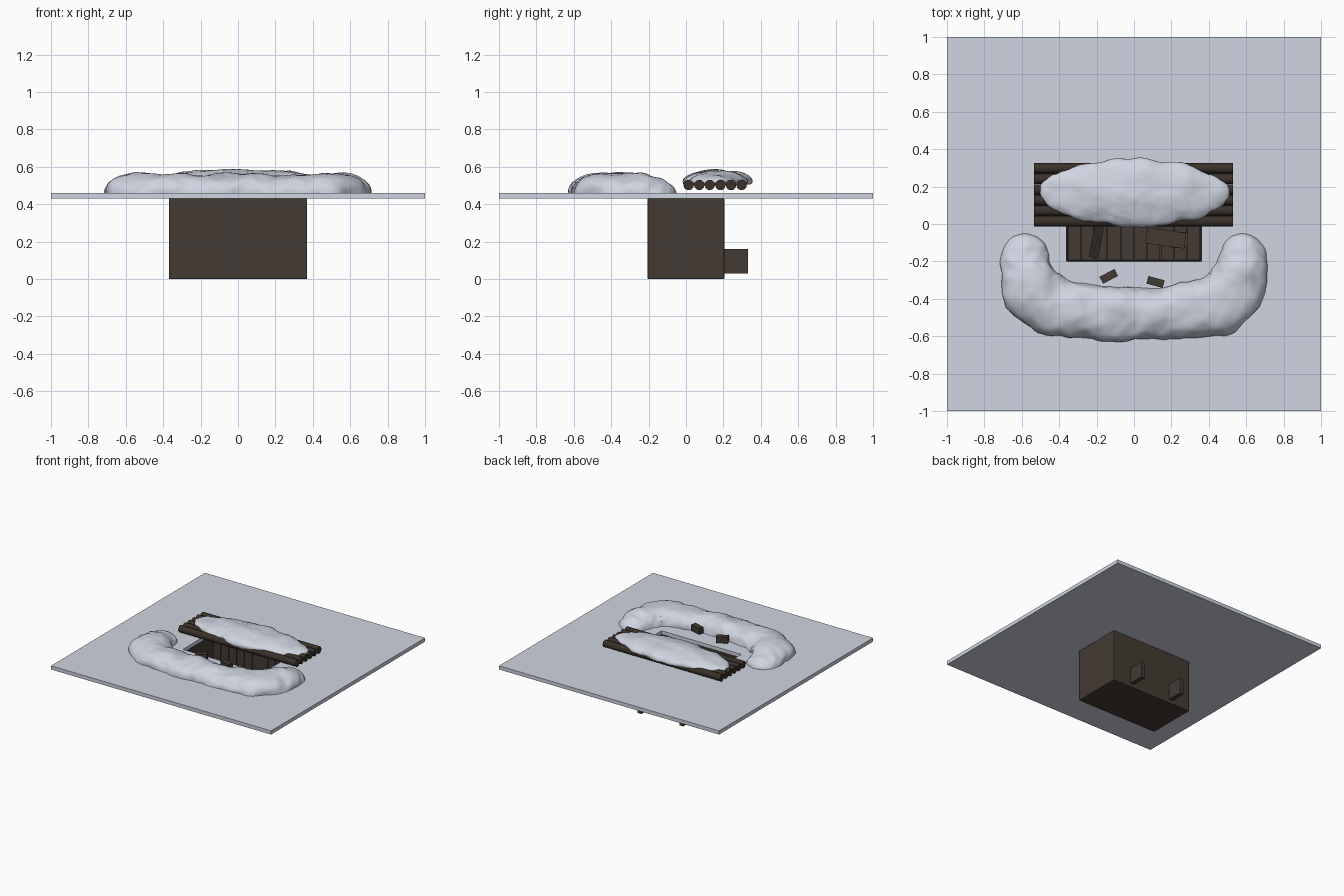
import bpy, bmesh, math
from mathutils import Vector, Matrix, noise

cube = bpy.data.objects.get("Cube")
if cube:
    bpy.data.objects.remove(cube)


def material(name, rgb):
    m = bpy.data.materials.new(name)
    m.use_nodes = True
    m.diffuse_color = (*rgb, 1)
    bsdf = m.node_tree.nodes["Principled BSDF"]
    bsdf.inputs["Base Color"].default_value = (*rgb, 1)
    bsdf.inputs["Roughness"].default_value = 0.9
    return m


SNOW = material("snow", (0.62, 0.66, 0.75))
WOOD = material("dark wood", (0.056, 0.043, 0.033))
LOG = material("log bark", (0.042, 0.031, 0.023))


def finish(bm, name, mat, smooth=False):
    bmesh.ops.recalc_face_normals(bm, faces=bm.faces)
    me = bpy.data.meshes.new(name)
    bm.to_mesh(me)
    bm.free()
    me.materials.append(mat)
    ob = bpy.data.objects.new(name, me)
    bpy.context.collection.objects.link(ob)
    if smooth:
        bpy.ops.object.select_all(action='DESELECT')
        ob.select_set(True)
        bpy.context.view_layer.objects.active = ob
        bpy.ops.object.shade_smooth_by_angle(angle=math.radians(50))
    return ob


def box(name, centre, size, mat=WOOD, turn=0, tilt=0):
    bm = bmesh.new()
    bmesh.ops.create_cube(bm, size=1)
    m = (Matrix.Translation(centre) @ Matrix.Rotation(math.radians(turn), 4, 'Z')
         @ Matrix.Rotation(math.radians(tilt), 4, 'X') @ Matrix.Diagonal((*size, 1)))
    bm.transform(m)
    return finish(bm, name, mat)


def rect_shell(name, loops, mat, closed):
    """Join rectangles (half x, half y, z) into a frame or an open-topped tray."""
    bm = bmesh.new()
    rings = [[bm.verts.new((sx * hx, sy * hy, z)) for sx, sy in
              ((-1, -1), (1, -1), (1, 1), (-1, 1))] for hx, hy, z in loops]
    pairs = list(zip(rings, rings[1:]))
    if closed:
        pairs.append((rings[-1], rings[0]))
    for a, b in pairs:
        for i in range(4):
            j = (i + 1) % 4
            bm.faces.new((a[i], a[j], b[j], b[i]))
    if not closed:
        bm.faces.new(rings[0])
        bm.faces.new(rings[-1])
    return finish(bm, name, mat)


def lumpy(p, scale, amount):
    return noise.noise(p * scale) * amount + noise.noise(p * scale * 2.7) * amount * 0.4


# Ground slab with the pit opening
rect_shell("snow_ground", [(1, 1, 0.43), (1, 1, 0.46), (0.362, 0.2, 0.46),
                           (0.362, 0.2, 0.43)], SNOW, True)

# Wooden pit, open at the top
pit = rect_shell("pit_walls", [(0.37, 0.205, 0), (0.37, 0.205, 0.432),
                               (0.358, 0.194, 0.432), (0.358, 0.194, 0.015)], WOOD, False)
bevel = pit.modifiers.new("soft_edges", 'BEVEL')
bevel.width = 0.008
bevel.segments = 2

# Floor boards and wall boards inside the pit
for i in range(10):
    x = -0.32 + i * 0.071
    box("floor_board", (x, 0, 0.02), (0.067, 0.386, 0.014))
    box("back_wall_board", (x, 0.19, 0.225), (0.067, 0.01, 0.4))

# Supports behind the pit
for x in (-0.19, 0.19):
    box("rear_support", (x, 0.265, 0.095), (0.035, 0.135, 0.13))

# Furniture in the pit
box("table_top", (0.17, -0.075, 0.17), (0.21, 0.085, 0.015), turn=-8)
for x in (0.09, 0.25):
    box("table_leg", (x, -0.075, 0.095), (0.02, 0.06, 0.14), turn=-8)
box("stool", (0.24, -0.085, 0.07), (0.09, 0.085, 0.09))
box("leaning_plank", (-0.2, -0.09, 0.12), (0.05, 0.2, 0.015), turn=-10, tilt=30)

# Log roof
for i in range(6):
    bm = bmesh.new()
    bmesh.ops.create_cone(bm, cap_ends=True, segments=12, radius1=0.028,
                          radius2=0.028, depth=1.065)
    bm.transform(Matrix.Translation((-0.002, 0.014 + i * 0.0567, 0.503))
                 @ Matrix.Rotation(math.pi / 2, 4, 'Y'))
    finish(bm, "roof_log", LOG, True)

# Snow heaped on the roof
bm = bmesh.new()
bmesh.ops.create_icosphere(bm, subdivisions=5, radius=1)
for v in bm.verts:
    d = v.co.copy()
    p = Vector((d.x * 0.505, 0.168 + d.y * 0.18, 0.522 + d.z * 0.062))
    p += Vector((d.x, d.y, d.z * 0.6)) * lumpy(p, 9, 0.018)
    p.z = max(p.z, 0.508 + 0.01 * noise.noise(p * 25))
    v.co = p
finish(bm, "roof_snow", SNOW, True)

# Curved snow bank: half path as x, y, half width, height
half = [(0, -0.475, 0.142, 0.112), (0.14, -0.475, 0.142, 0.106),
        (0.29, -0.463, 0.147, 0.106), (0.43, -0.435, 0.16, 0.105),
        (0.53, -0.365, 0.16, 0.112), (0.572, -0.26, 0.142, 0.108),
        (0.583, -0.17, 0.132, 0.085), (0.583, -0.11, 0.11, 0.07),
        (0.583, -0.07, 0.07, 0.045), (0.583, -0.05, 0.008, 0.008)]
path = [Vector((-x, y, w, h)) for x, y, w, h in reversed(half[1:])]
path += [Vector(p) for p in half]


def spline(t):
    i = min(int(t), len(path) - 2)
    u = t - i
    a, b, c, d = (path[max(0, min(len(path) - 1, i + k))] for k in (-1, 0, 1, 2))
    return 0.5 * (2 * b + (c - a) * u + (2 * a - 5 * b + 4 * c - d) * u * u
                  + (3 * b - a - 3 * c + d) * u ** 3)


STEPS, ARC = 144, 24
bm = bmesh.new()
rings = []
for s in range(STEPS + 1):
    t = s / STEPS * (len(path) - 1)
    p = spline(t)
    ahead, behind = spline(min(t + 0.1, len(path) - 1)), spline(max(t - 0.1, 0))
    along = Vector((ahead.x - behind.x, ahead.y - behind.y, 0)).normalized()
    side = Vector((along.y, -along.x, 0))
    ring = []
    for k in range(ARC + 1):
        a = math.pi * k / ARC
        c, h = math.cos(a), abs(math.sin(a)) ** 0.85
        q = Vector((p.x, p.y, 0.455)) + side * c * p.z + Vector((0, 0, h * p.w))
        bump = lumpy(q, 7, 0.022) * min(1, p.z / 0.1)
        q += side * c * bump + Vector((0, 0, h * bump * 0.7))
        ring.append(bm.verts.new(q))
    rings.append(ring)
for a, b in zip(rings, rings[1:]):
    for k in range(ARC):
        bm.faces.new((a[k], a[k + 1], b[k + 1], b[k]))
    bm.faces.new((a[ARC], a[0], b[0], b[ARC]))
bm.faces.new(rings[0])
bm.faces.new(rings[-1])
finish(bm, "snow_bank", SNOW, True)

# Small crates resting on the inner slope of the bank
box("crate_right", (-0.135, -0.28, 0.495), (0.09, 0.042, 0.05), turn=28)
box("crate_left", (0.115, -0.31, 0.5), (0.09, 0.042, 0.05), turn=-15)
